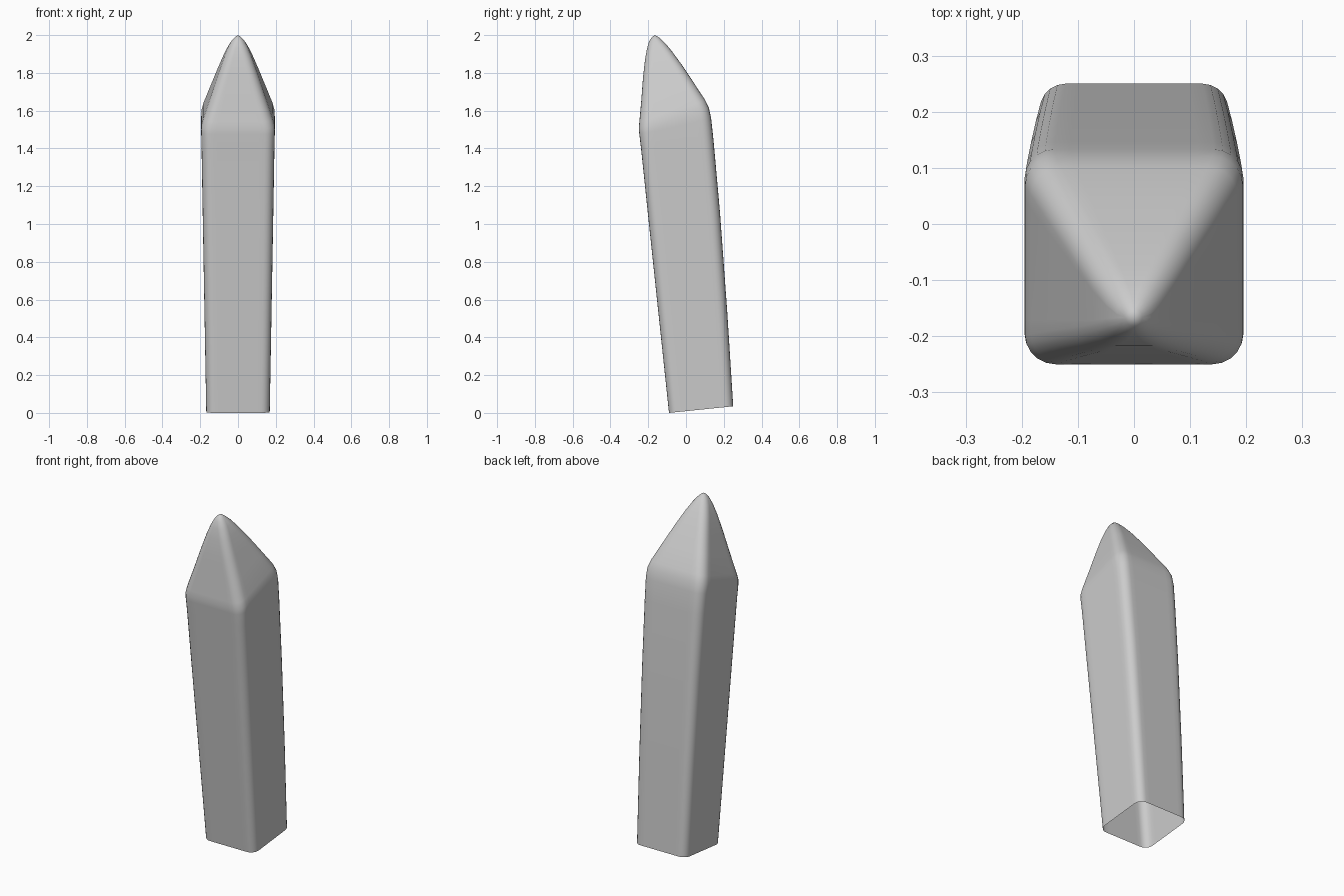
import bpy, bmesh, math

cube = bpy.data.objects.get("Cube")
if cube:
    bpy.data.objects.remove(cube, do_unlink=True)

grey = bpy.data.materials.new("light grey")
grey.use_nodes = True
colour = (0.6, 0.6, 0.6, 1)
grey.diffuse_color = colour
grey.node_tree.nodes["Principled BSDF"].inputs["Base Color"].default_value = colour

# Cross-sections: front y, front z, back y, back z, half width, roundness of corners
SECTIONS = [
    (-0.09, 0.0, 0.25, 0.035, 0.168, 0.27),
    (-0.143, 0.5, 0.218, 0.54, 0.177, 0.27),
    (-0.196, 1.0, 0.18, 1.06, 0.186, 0.27),
    (-0.238, 1.4, 0.146, 1.44, 0.193, 0.27),
    (-0.247, 1.475, 0.133, 1.56, 0.195, 0.27),
    (-0.25, 1.505, 0.121, 1.615, 0.194, 0.28),
    (-0.247, 1.54, 0.102, 1.655, 0.184, 0.29),
    (-0.237, 1.65, 0.043, 1.745, 0.147, 0.34),
    (-0.228, 1.77, -0.02, 1.84, 0.107, 0.42),
    (-0.217, 1.87, -0.075, 1.915, 0.073, 0.55),
    (-0.206, 1.93, -0.108, 1.955, 0.050, 0.7),
    (-0.195, 1.967, -0.133, 1.98, 0.031, 0.85),
    (-0.182, 1.988, -0.151, 1.993, 0.015, 1.0),
]
CORNER_STEPS = 5


def rounded_square(roundness):
    """Outline in a -1..1 square, with spare points on each flat side."""
    points = []
    inner = 1 - roundness
    for quarter in range(4):
        a = quarter * math.pi / 2
        corner = [(1, -inner * 0.8), (1, 0), (1, inner * 0.8)]
        for i in range(CORNER_STEPS + 1):
            t = i / CORNER_STEPS * math.pi / 2
            corner.append((inner + roundness * math.cos(t), inner + roundness * math.sin(t)))
        for u, v in corner:
            points.append((u * math.cos(a) - v * math.sin(a), u * math.sin(a) + v * math.cos(a)))
    return points


# Shaft and pointed tip, open at the base
bm = bmesh.new()
rings = []
for yf, zf, yb, zb, half, roundness in SECTIONS:
    ring = []
    for u, v in rounded_square(roundness):
        s = (v + 1) / 2
        ring.append(bm.verts.new((u * half, yf + (yb - yf) * s, zf + (zb - zf) * s)))
    rings.append(ring)
for low, high in zip(rings, rings[1:]):
    for i in range(len(low)):
        j = (i + 1) % len(low)
        bm.faces.new((low[i], low[j], high[j], high[i]))
apex = bm.verts.new((0, -0.166, 2.0))
for i, vert in enumerate(rings[-1]):
    bm.faces.new((vert, rings[-1][(i + 1) % len(rings[-1])], apex))
bmesh.ops.remove_doubles(bm, verts=bm.verts, dist=0.0001)
bmesh.ops.recalc_face_normals(bm, faces=bm.faces)
for face in bm.faces:
    face.smooth = True

mesh = bpy.data.meshes.new("pointed_shaft")
bm.to_mesh(mesh)
bm.free()
mesh.materials.append(grey)
shaft = bpy.data.objects.new("pointed_shaft", mesh)
bpy.context.collection.objects.link(shaft)
